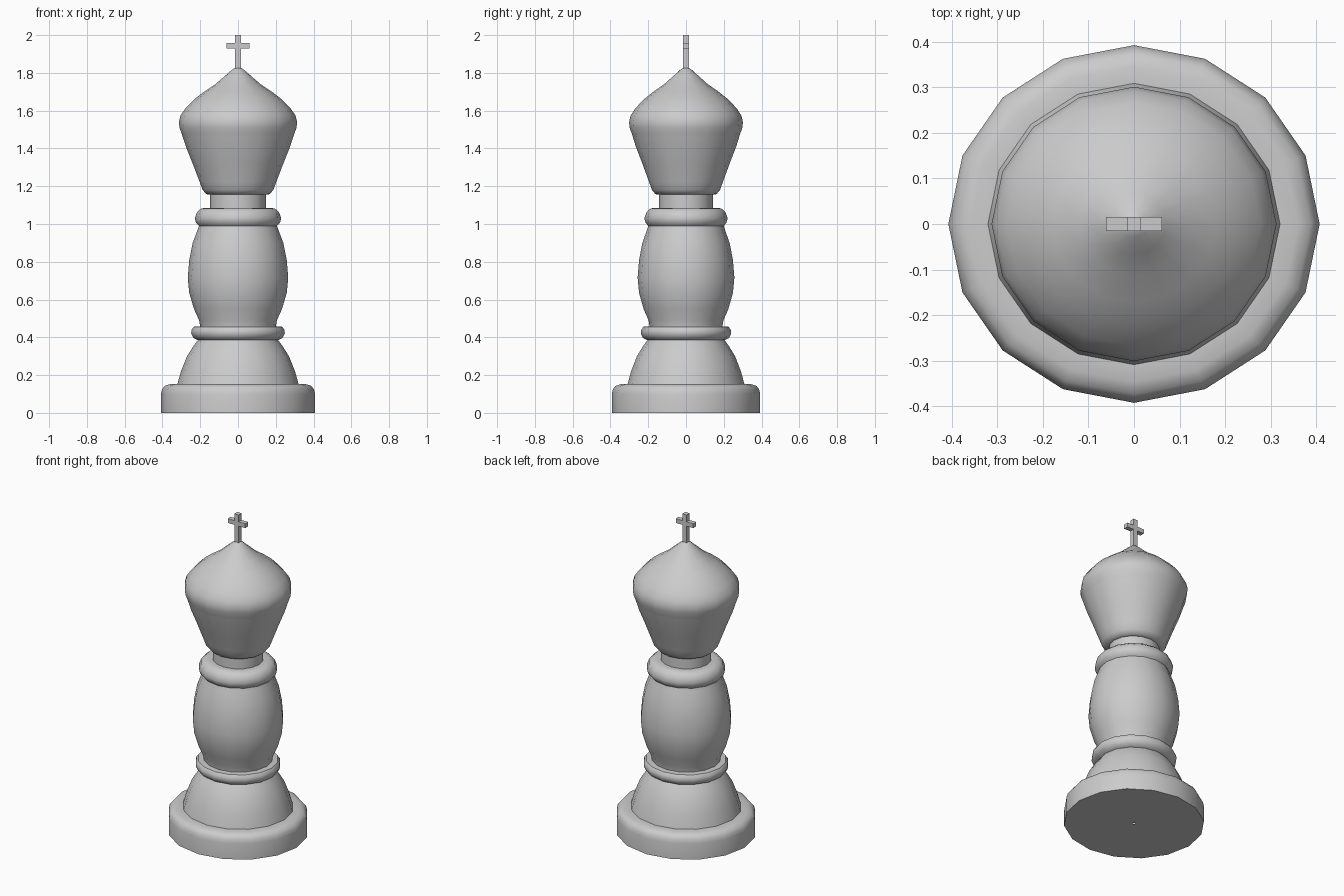
import bpy, bmesh, math

if "Cube" in bpy.data.objects:
    bpy.data.objects.remove(bpy.data.objects["Cube"])

SIDES = 16
Y_SCALE = 0.963   # the turned body is slightly flattened front to back


def finish(name, bm, smooth):
    bmesh.ops.recalc_face_normals(bm, faces=bm.faces)
    me = bpy.data.meshes.new(name)
    bm.to_mesh(me)
    bm.free()
    ob = bpy.data.objects.new(name, me)
    bpy.context.collection.objects.link(ob)
    bpy.ops.object.select_all(action='DESELECT')
    ob.select_set(True)
    bpy.context.view_layer.objects.active = ob
    if smooth:
        bpy.ops.object.shade_smooth_by_angle(angle=math.radians(42))
    return ob


def lathe(name, profile):
    """Turn an (r, z) profile, listed bottom to top, around z."""
    bm = bmesh.new()
    rings = []
    for r, z in profile:
        rings.append([bm.verts.new((r * math.cos(math.tau * i / SIDES),
                                    r * math.sin(math.tau * i / SIDES) * Y_SCALE, z))
                      for i in range(SIDES)])
    for a, b in zip(rings, rings[1:]):
        for i in range(SIDES):
            j = (i + 1) % SIDES
            bm.faces.new((a[i], a[j], b[j], b[i]))
    ob = finish(name, bm, True)
    # an open shell must face outward
    me = ob.data
    side = max(me.polygons, key=lambda p: p.center.xy.length * abs(p.normal.xy.length))
    if side.normal.xy.dot(side.center.xy) < 0:
        me.flip_normals()
    return ob


# round foot, with a tiny centre hole underneath
lathe("base", [(0.008, 0), (0.408, 0), (0.408, 0.10), (0.402, 0.125),
               (0.388, 0.143), (0.36, 0.152), (0.318, 0.152)])
# flared skirt above the foot
lathe("skirt", [(0.321, 0.152), (0.302, 0.22), (0.27, 0.30), (0.235, 0.355), (0.212, 0.385)])
# lower collar
lathe("lower_ring", [(0.212, 0.385), (0.236, 0.396), (0.248, 0.42), (0.246, 0.44),
                     (0.234, 0.456), (0.20, 0.458)])
# bulging stem
lathe("stem", [(0.20, 0.458), (0.206, 0.49), (0.233, 0.55), (0.258, 0.635), (0.266, 0.715),
               (0.258, 0.81), (0.24, 0.90), (0.212, 0.975)])
# upper collar
lathe("upper_ring", [(0.212, 0.975), (0.207, 0.99), (0.222, 1.005), (0.229, 1.03),
                     (0.217, 1.063), (0.195, 1.082), (0.17, 1.086), (0.148, 1.086)])
# narrow neck
lathe("neck", [(0.148, 1.086), (0.148, 1.155)])
# flared head
lathe("head", [(0.148, 1.155), (0.168, 1.158), (0.187, 1.18), (0.202, 1.22), (0.24, 1.32),
               (0.276, 1.41), (0.292, 1.46)])
# pointed crown cap
lathe("crown", [(0.292, 1.46), (0.297, 1.475), (0.31, 1.51), (0.313, 1.54), (0.304, 1.575),
                (0.278, 1.613), (0.232, 1.66), (0.18, 1.70), (0.12, 1.74), (0.07, 1.783),
                (0.03, 1.818), (0.012, 1.828), (0.001, 1.83)])

# cross finial: the upright cube with two arms extruded from its sides
bm = bmesh.new()
w = 0.015
layers = [[bm.verts.new((x, y, z)) for x, y in ((-w, -w), (w, -w), (w, w), (-w, w))]
          for z in (1.82, 1.93, 1.957, 2.0)]
bm.faces.new(layers[0])
bm.faces.new(layers[-1])
arms = []
for k, (a, b) in enumerate(zip(layers, layers[1:])):
    for i in range(4):
        j = (i + 1) % 4
        f = bm.faces.new((a[i], a[j], b[j], b[i]))
        if k == 1 and i in (1, 3):
            arms.append(f)
bmesh.ops.recalc_face_normals(bm, faces=bm.faces)
for f in bmesh.ops.extrude_discrete_faces(bm, faces=arms)["faces"]:
    d = 0.046 if f.calc_center_median().x > 0 else -0.046
    bmesh.ops.translate(bm, verts=f.verts, vec=(d, 0, 0))
finish("cross", bm, False)
